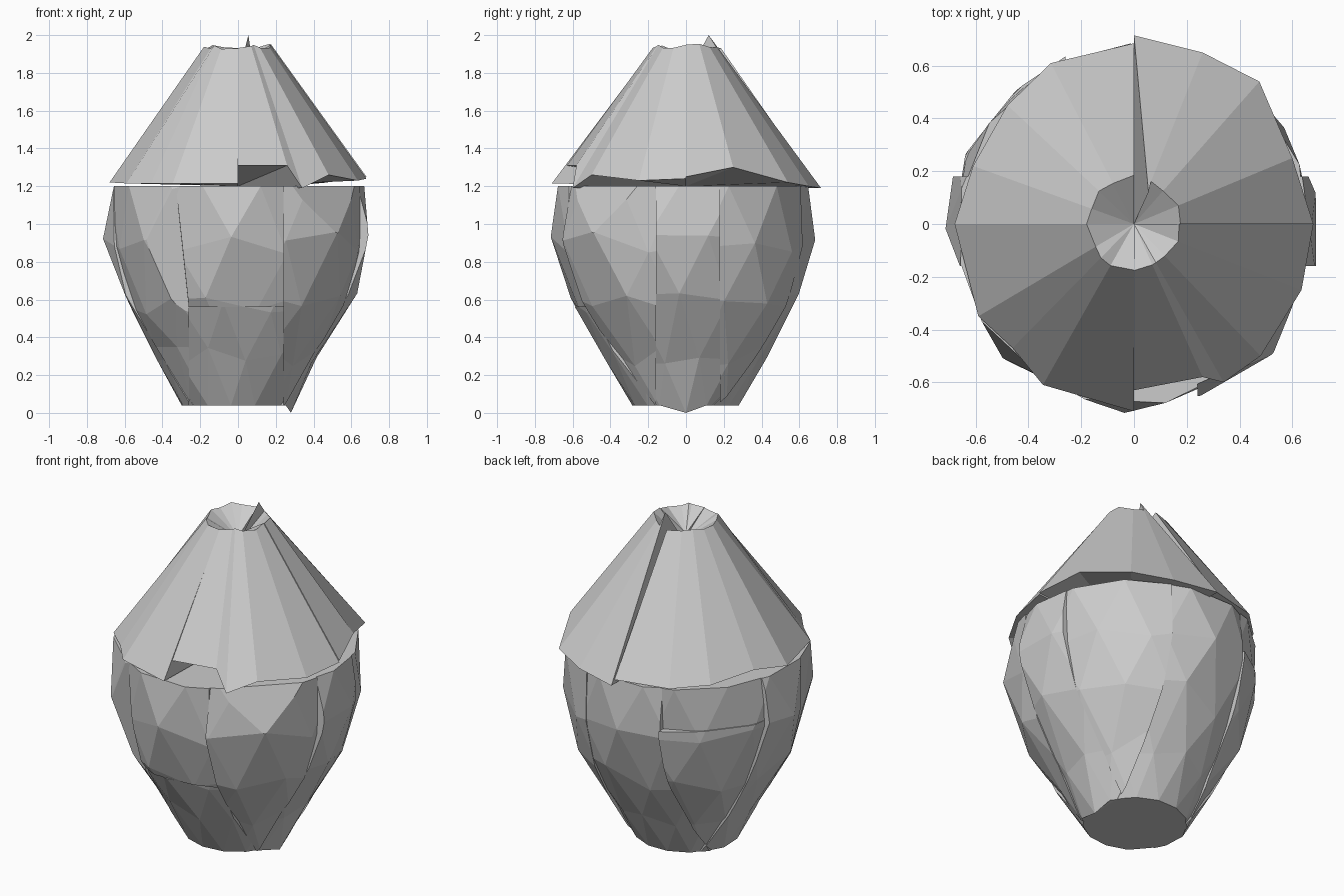
import bpy, bmesh, math, random
from mathutils import Vector

if "Cube" in bpy.data.objects:
    bpy.data.objects.remove(bpy.data.objects["Cube"])

random.seed(4)
PROFILE = [(0.04, 0.295), (0.3, 0.435), (0.58, 0.6), (0.9, 0.69), (1.2, 0.675)]
N = 14


def finish(bm, name):
    bmesh.ops.recalc_face_normals(bm, faces=bm.faces)
    me = bpy.data.meshes.new(name)
    bm.to_mesh(me)
    bm.free()
    ob = bpy.data.objects.new(name, me)
    bpy.context.collection.objects.link(ob)
    return ob


def rough_body(turn):
    # closed, faceted turned body with staggered rows and slight irregularity
    bm = bmesh.new()
    rings = []
    for k, (z, r) in enumerate(PROFILE):
        inner = 0 < k < len(PROFILE) - 1
        ring = []
        for i in range(N):
            a = turn + 2 * math.pi * (i + 0.5 * (k % 2)) / N
            j = random.uniform(-0.06, 0.06) if inner else 0
            rr = r + j * 0.6 + random.uniform(-0.012, 0.012)
            ring.append(bm.verts.new((rr * math.cos(a), rr * math.sin(a), z + j)))
        rings.append(ring)
    for k in range(len(rings) - 1):
        lo, hi = rings[k], rings[k + 1]
        s = k % 2
        for i in range(N):
            n = (i + 1) % N
            if s:
                bm.faces.new((lo[i], lo[n], hi[n]))
                bm.faces.new((lo[i], hi[n], hi[i]))
            else:
                bm.faces.new((lo[i], lo[n], hi[i]))
                bm.faces.new((lo[n], hi[n], hi[i]))
    bm.faces.new(rings[0][::-1])
    bm.faces.new(rings[-1])
    return bm


def cut(bm, co, no):
    # plane cut that removes the outer side and closes the break
    bmesh.ops.bisect_plane(bm, geom=bm.verts[:] + bm.edges[:] + bm.faces[:],
                           plane_co=co, plane_no=no, clear_outer=True)
    edges = [e for e in bm.edges if e.is_boundary]
    if edges:
        bmesh.ops.holes_fill(bm, edges=edges, sides=0)


def shard(name, x, y, z=(0, 2), grow=1.0, chip=None, spike=None):
    bm = rough_body(random.uniform(0, 0.4))
    bmesh.ops.scale(bm, vec=(grow, grow, 1), verts=bm.verts)
    for axis, (lo, hi) in enumerate((x, y, z)):
        no = Vector((0, 0, 0))
        no[axis] = 1
        cut(bm, no * hi, no)
        cut(bm, no * lo, -no)
    if chip:
        a, b, c = (Vector(p) for p in chip)
        no = (b - a).cross(c - a).normalized()
        if no.dot(a - Vector((0, 0, 0.8))) < 0:
            no = -no
        cut(bm, a, no)
    if spike:
        p = Vector(spike)
        min(bm.verts, key=lambda v: (v.co - p).length).co = p
    return finish(bm, name)


def cone_shard(name, bottom, depth, spike=None):
    # roof wedge: outer skin closed onto the central axis, sunken at the top
    bm = bmesh.new()
    lo = [bm.verts.new(p) for p in bottom]
    hi = []
    for x, y, z in bottom:
        d = Vector((x, y)).normalized() * random.uniform(0.165, 0.185)
        hi.append(bm.verts.new((d.x, d.y, 1.94 + random.uniform(-0.015, 0.015))))
    if spike:
        hi[spike[0]].co = spike[1]
    c0, c1 = bm.verts.new((0, 0, 1.2)), bm.verts.new((0, 0, 1.94 - depth))
    for i in range(len(lo) - 1):
        bm.faces.new((lo[i], lo[i + 1], hi[i + 1], hi[i]))
        bm.faces.new((hi[i], hi[i + 1], c1))
        bm.faces.new((lo[i + 1], lo[i], c0))
    bm.faces.new((lo[0], hi[0], c1, c0))
    bm.faces.new((lo[-1], c0, c1, hi[-1]))
    return finish(bm, name)


L, M, R = (-2, -0.26), (-0.26, 0.24), (0.24, 2)      # columns in x
F, C, B = (-2, -0.16), (-0.16, 0.18), (0.18, 2)      # rows in y

# lower body shards
shard("front_lower_shard", M, F, (0, 0.56), 0.99)
shard("front_upper_shard", (-0.33, 0.24), F, (0.56, 1.21), 1.01,
      chip=[(-0.33, -0.6, 1.21), (-0.26, -0.55, 0.56), (-0.27, 0, 0.56)])
shard("front_left_shard", L, F, grow=1.0,
      chip=[(-0.33, -0.59, 1.21), (-0.43, -0.53, 0.93), (-0.26, -0.52, 0.58)])
shard("front_right_shard", R, F, grow=1.0,
      chip=[(0.24, -0.64, 1.19), (0.62, -0.26, 1.19), (0.47, -0.52, 1.0)])
shard("left_shard", L, C, grow=1.0)
shard("right_shard", R, C, grow=0.99, spike=(0.28, 0, 0.0))
shard("back_left_lower_shard", L, B, (0, 0.95), 1.0)
shard("back_left_upper_shard", L, B, (0.95, 1.2), 0.98)
shard("back_right_shard", R, B, grow=0.99)
shard("back_shard", M, B, grow=0.98)
shard("core_shard", M, C)

# upper cone shards
cone_shard("cone_left_shard", [
    (0, 0.685, 1.215), (-0.315, 0.61, 1.215), (-0.48, 0.45, 1.22), (-0.61, 0.22, 1.26),
    (-0.68, 0, 1.22), (-0.59, -0.35, 1.215), (-0.46, -0.47, 1.215),
    (-0.345, -0.61, 1.215), (0, -0.71, 1.215)], 0.12)
cone_shard("cone_front_right_shard", [
    (0, -0.63, 1.31), (0.26, -0.58, 1.31), (0.34, -0.6, 1.19), (0.48, -0.5, 1.26),
    (0.635, -0.25, 1.23), (0.68, 0, 1.24)], 0.1)
cone_shard("cone_back_right_shard", [
    (0.68, 0, 1.25), (0.6, 0.25, 1.3), (0.475, 0.54, 1.22), (0.26, 0.65, 1.2),
    (0, 0.715, 1.19)], 0.16, spike=(4, (0.055, 0.12, 2.0)))
